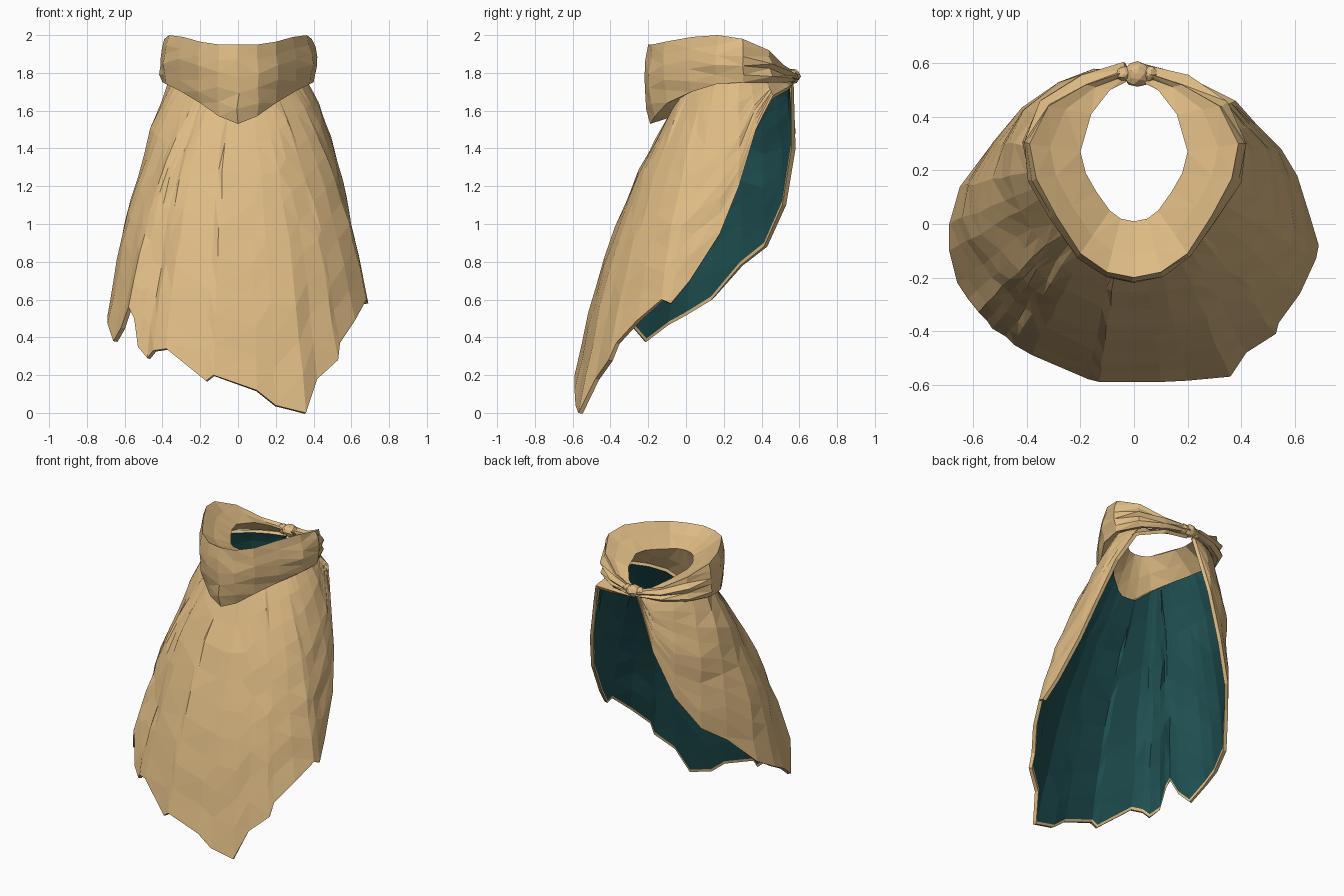
import bpy, bmesh, math, random
from mathutils import Vector

random.seed(4)
cube = bpy.data.objects.get("Cube")
if cube:
    bpy.data.objects.remove(cube, do_unlink=True)


def make_material(name, colour):
    mat = bpy.data.materials.new(name)
    mat.use_nodes = True
    mat.diffuse_color = colour
    mat.node_tree.nodes["Principled BSDF"].inputs["Base Color"].default_value = colour
    return mat


tan = make_material("tan_cloth", (0.73, 0.495, 0.23, 1))
teal = make_material("teal_lining", (0.014, 0.08, 0.084, 1))
centre = Vector((0, 0.28, 0))


def make_object(name, bm, *materials):
    mesh = bpy.data.meshes.new(name)
    bm.to_mesh(mesh)
    bm.free()
    obj = bpy.data.objects.new(name, mesh)
    bpy.context.collection.objects.link(obj)
    for mat in materials:
        mesh.materials.append(mat)
    return obj


def outward(point):
    direction = point - centre
    direction.z = 0
    return direction.normalized()


def bearing(point):
    """Angle around the neck, zero at the front, positive on the left."""
    return math.atan2(point.x, centre.y - point.y)


def jitter(amount):
    return Vector([random.uniform(-amount, amount) for axis in range(3)])


def full_ring(half):
    """Mirror a front-to-back list into a closed ring, back left to back right."""
    left = [Vector(p) for p in half]
    right = [Vector((-p.x, p.y, p.z)) for p in left[1:]]
    return left[::-1] + right


def tucked(p):
    """Move a point of the collar's lower edge inside, deepest at the front."""
    depth = 0.08 + 0.25 * max(0, 0.3 - p.y)
    inner = p.lerp(Vector((0, centre.y, p.z)), depth)
    inner.z += 0.04 * (0.58 - p.y)
    return inner


# Neck rings, each listed from front to back on the left half
rim = full_ring([(0, -.2, 1.95), (.1, -.18, 1.95), (.2, -.11, 1.965), (.29, .03, 1.99),
                 (.365, .17, 2), (.39, .3, 1.98), (.32, .44, 1.92), (.18, .52, 1.84),
                 (.03, .57, 1.81)])
low = full_ring([(0, -.19, 1.53), (.1, -.165, 1.57), (.2, -.1, 1.64), (.3, .03, 1.7),
                 (.38, .16, 1.74), (.4, .3, 1.75), (.32, .45, 1.75), (.18, .54, 1.75),
                 (.03, .58, 1.76)])
hole = full_ring([(0, .01, 1.86), (.05, .02, 1.86), (.09, .05, 1.86), (.14, .12, 1.87),
                  (.18, .19, 1.88), (.2, .27, 1.88), (.16, .41, 1.85), (.09, .5, 1.81),
                  (.03, .53, 1.79)])
neck = [tucked(p) for p in low]


# Folded collar: a closed section swept around the neck, pleated near the knot
def collar_section(i):
    pleat = 0.009 if rim[i].y > 0.4 else 0.0
    section = [rim[i]]
    for k in range(1, 5):
        p = rim[i].lerp(low[i], k / 5)
        bulge = 0.022 * math.sin(math.pi * k / 5) + pleat * (-1) ** k
        section.append(p + outward(p) * bulge + jitter(0.007))
    section += [low[i], neck[i], hole[i].lerp(neck[i], 0.5), hole[i]]
    section.append(hole[i].lerp(rim[i], 0.6) - Vector((0, 0, 0.01)))
    return section


bm = bmesh.new()
loops = [[bm.verts.new(p) for p in collar_section(i)] for i in range(len(rim))]
for a, b in zip(loops, loops[1:]):
    for k in range(len(a)):
        n = (k + 1) % len(a)
        bm.faces.new((a[k], b[k], b[n], a[n]))
for end in (loops[0], loops[-1]):
    bm.faces.new(end)
bmesh.ops.recalc_face_normals(bm, faces=bm.faces)
bmesh.ops.triangulate(bm, faces=bm.faces)
make_object("collar", bm, tan)

# Ragged hem, from the left of the knot around the front to the right of the knot
hem = [Vector(p) for p in [
    (.03, .57, 1.74), (.2, .55, 1.73), (.38, .46, 1.68), (.46, .37, 1.5), (.55, .28, 1.2),
    (.61, .18, .95), (.66, .02, .7), (.69, -.08, .58), (.68, -.13, .6), (.62, -.26, .49),
    (.54, -.37, .37), (.53, -.41, .28), (.42, -.48, .18), (.36, -.57, 0), (.2, -.585, .04),
    (.1, -.59, .12), (-.13, -.59, .2), (-.17, -.58, .17), (-.38, -.49, .34),
    (-.45, -.45, .33), (-.48, -.42, .29), (-.53, -.39, .35), (-.55, -.36, .5),
    (-.58, -.33, .56), (-.62, -.28, .45), (-.66, -.22, .38), (-.69, -.1, .47),
    (-.69, 0, .52), (-.65, .14, .6), (-.53, .3, .78), (-.42, .43, .88),
    (-.28, .53, 1.1), (-.15, .58, 1.4), (-.03, .57, 1.74)]]


def neck_point(angle):
    """Point of the neck ring that lies at the given bearing."""
    for a, b in zip(neck, neck[1:]):
        start, stop = bearing(a), bearing(b)
        if start >= angle >= stop:
            return a.lerp(b, (start - angle) / (start - stop))
    return (neck[0] if angle > 0 else neck[-1]).copy()


# Cape: cloth hung from the neck ring to the hem, ending in a narrow border row
ROWS = 9
BORDER = 0.02


def cape_column(index, bottom):
    angle = bearing(bottom)
    top = neck_point(angle)
    length = (bottom - top).length
    edge = index in (0, len(hem) - 1)
    last = 1 - min(0.5, BORDER / length)
    column = []
    for r in range(ROWS + 1):
        t = last * r / ROWS
        p = top.lerp(bottom, t)
        swell = 0.048 * math.sin(math.pi * t ** 0.85)
        # Soft diagonal drape folds on the right side
        if angle < -0.5:
            swell += 0.009 * math.sin(math.pi * t) * math.sin(5 * angle + 12 * t)
        p += outward(p) * swell * length
        if 0 < r < ROWS and not edge:
            p += jitter(0.006 * min(length, 1))
        column.append(p)
    return column + [bottom]


bm = bmesh.new()
columns = [[bm.verts.new(p) for p in cape_column(i, h)] for i, h in enumerate(hem)]
for a, b in zip(columns, columns[1:]):
    for r in range(ROWS + 1):
        face = bm.faces.new((a[r], b[r], b[r + 1], a[r + 1]))
        # The border stays tan on both sides, the rest is lined
        face.material_index = 2 if r == ROWS else 0
bmesh.ops.remove_doubles(bm, verts=bm.verts, dist=0.002)
bmesh.ops.recalc_face_normals(bm, faces=bm.faces)
facing = sum(f.normal.dot(outward(f.calc_center_median())) * f.calc_area() for f in bm.faces)
if facing < 0:
    bmesh.ops.reverse_faces(bm, faces=bm.faces)
bmesh.ops.triangulate(bm, faces=bm.faces)
cape = make_object("cape", bm, tan, teal, tan, tan)
solid = cape.modifiers.new("thickness", "SOLIDIFY")
solid.thickness = 0.024
solid.offset = -1
solid.material_offset = 1
solid.material_offset_rim = 0

# Knot tying the collar at the back, with a small wrap on each side
for name, x, size in (("knot", 0.012, (0.052, 0.046, 0.042)),
                      ("left_wrap", 0.06, (0.03, 0.03, 0.036)),
                      ("right_wrap", -0.04, (0.03, 0.03, 0.036))):
    bm = bmesh.new()
    bmesh.ops.create_icosphere(bm, subdivisions=2, radius=1)
    for v in bm.verts:
        v.co = Vector([c * s for c, s in zip(v.co, size)]) + jitter(0.003)
        v.co += Vector((x, 0.56, 1.782))
    make_object(name, bm, tan)
